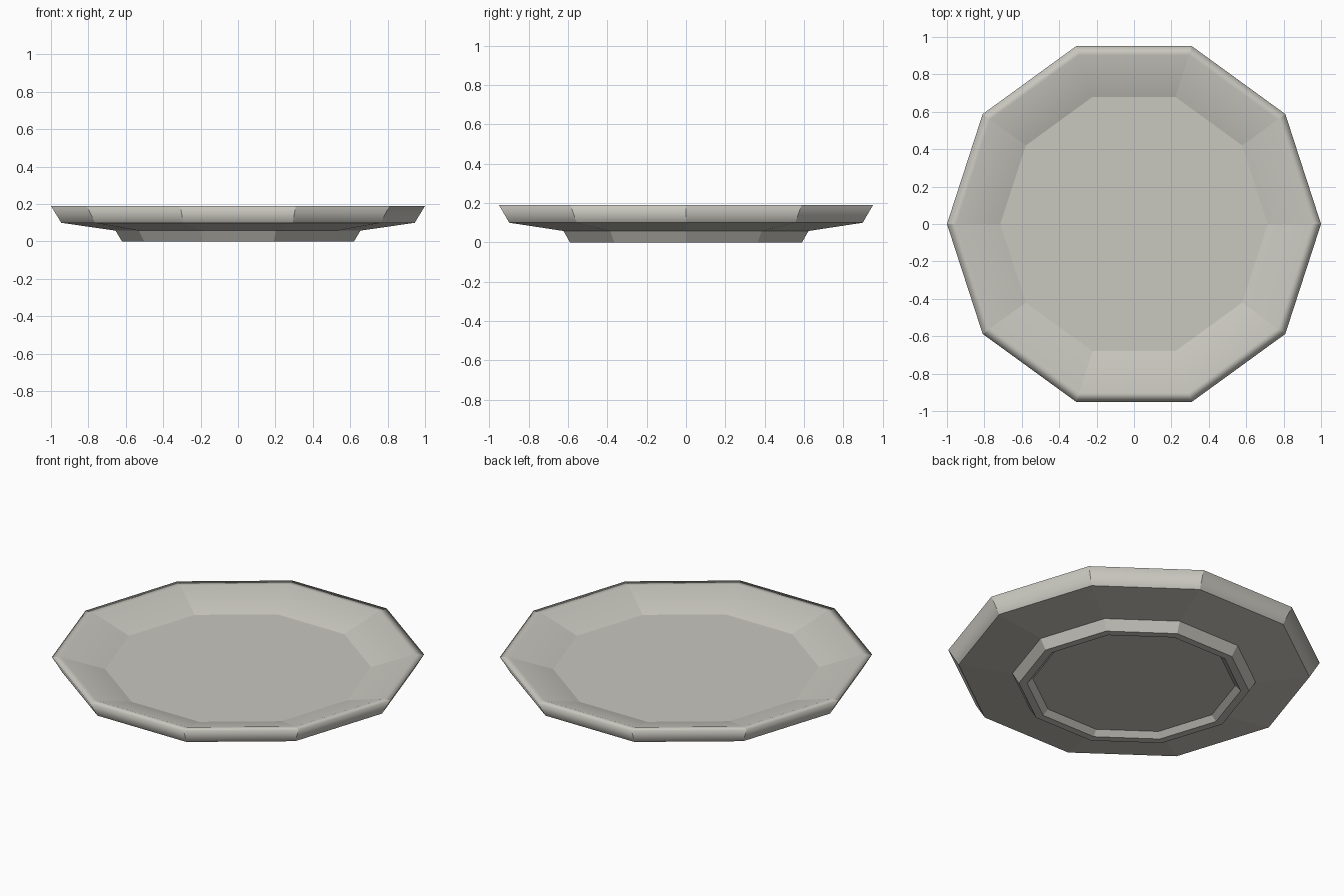
import bpy
import bmesh
from math import cos, sin, tau

cube = bpy.data.objects.get("Cube")
if cube:
    bpy.data.objects.remove(cube)

SIDES = 10

# Cross-section (radius, height) from the foot recess, round the rim, to the floor
PROFILE = [
    (0.545, 0.03), (0.575, 0.0),     # recess under the foot
    (0.62, 0.0), (0.655, 0.058),     # foot ring
    (0.945, 0.10), (1.0, 0.19),      # underside and outer rim wall
    (0.95, 0.19), (0.715, 0.117),    # rolled lip and sloping well
]
LIP = (5, 6)                         # rings shaded softly across the lip

# Plain stoneware colour
ceramic = bpy.data.materials.new("warm_grey_ceramic")
ceramic.use_nodes = True
colour = (0.58, 0.57, 0.52, 1.0)
ceramic.diffuse_color = colour
ceramic.node_tree.nodes["Principled BSDF"].inputs["Base Color"].default_value = colour

# Ten-sided plate made by joining the rings of the cross-section
bm = bmesh.new()
rings = [[bm.verts.new((r * cos(tau * i / SIDES), r * sin(tau * i / SIDES), z))
          for i in range(SIDES)] for r, z in PROFILE]
for low, high in zip(rings, rings[1:]):
    for i in range(SIDES):
        j = (i + 1) % SIDES
        bm.faces.new((low[i], low[j], high[j], high[i]))
bm.faces.new(reversed(rings[0]))
bm.faces.new(rings[-1])

# Crisp facets everywhere, except along the lip
for face in bm.faces:
    face.smooth = True
for edge in bm.edges:
    edge.smooth = False
for k in LIP:
    for i in range(SIDES):
        bm.edges.get((rings[k][i], rings[k][(i + 1) % SIDES])).smooth = True

bmesh.ops.recalc_face_normals(bm, faces=bm.faces)
mesh = bpy.data.meshes.new("plate")
bm.to_mesh(mesh)
bm.free()
mesh.materials.append(ceramic)
plate = bpy.data.objects.new("plate", mesh)
bpy.context.collection.objects.link(plate)
